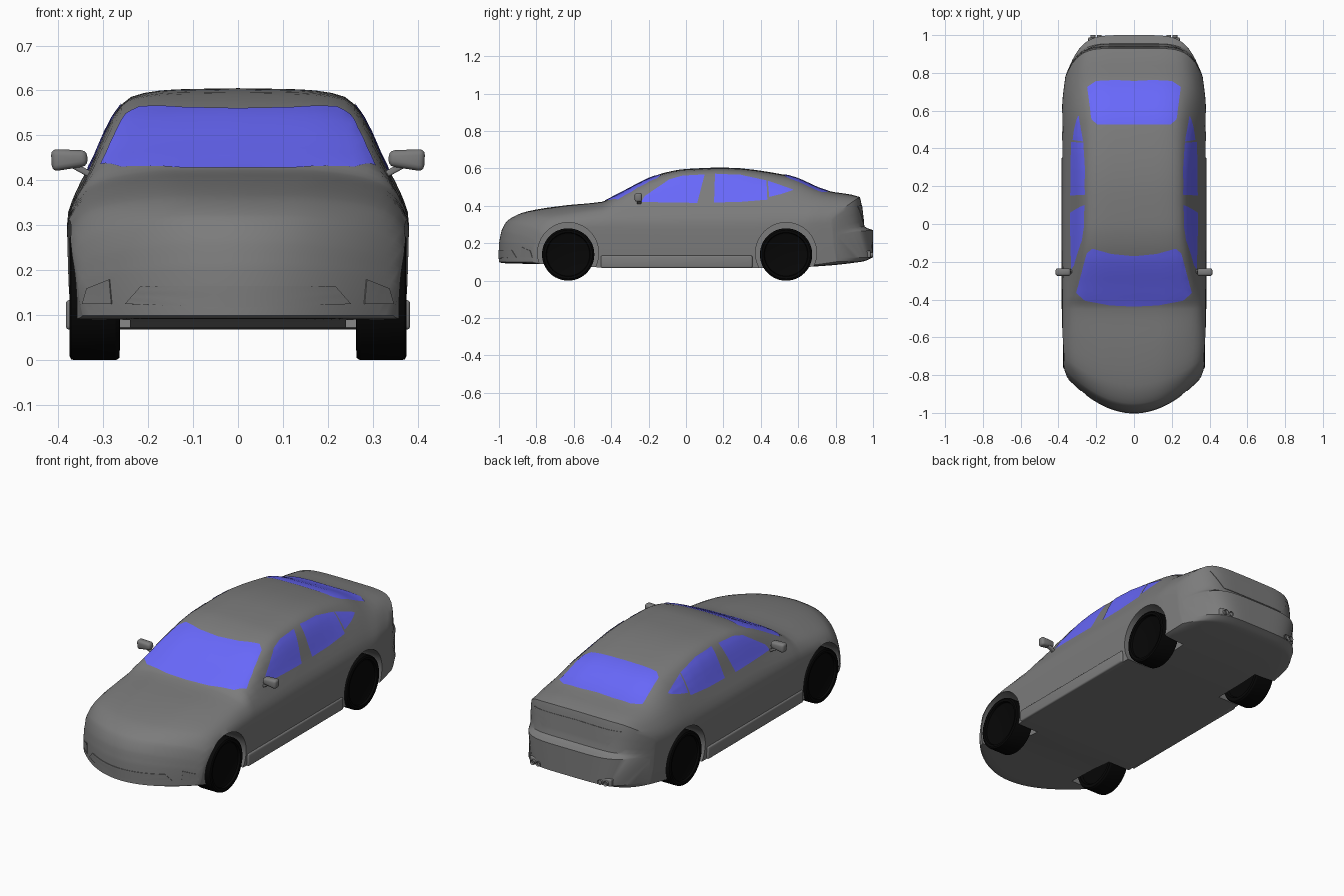
import bpy, bmesh, math
from mathutils import Vector, Matrix
from mathutils.bvhtree import BVHTree

if "Cube" in bpy.data.objects:
    bpy.data.objects.remove(bpy.data.objects["Cube"])

# Body stations: y, top z, roof edge x z, belt x z, widest x z, bottom z
STATIONS = [
    (-1.0, .20, .20, .195, .30, .185, .355, .165, .10),
    (-.985, .27, .20, .26, .31, .24, .36, .205, .095),
    (-.95, .325, .21, .315, .32, .29, .37, .25, .092),
    (-.85, .37, .22, .36, .33, .335, .376, .28, .09),
    (-.65, .402, .23, .39, .335, .36, .38, .30, .085),
    (-.45, .422, .25, .41, .336, .38, .38, .30, .07),
    (-.38, .455, .293, .435, .337, .398, .38, .30, .068),
    (-.13, .573, .25, .555, .337, .41, .38, .30, .068),
    (.0, .597, .237, .582, .336, .415, .38, .30, .068),
    (.2, .605, .235, .587, .336, .415, .38, .30, .068),
    (.55, .562, .225, .545, .335, .425, .38, .30, .07),
    (.75, .482, .245, .467, .322, .425, .38, .31, .08),
    (.93, .447, .235, .44, .30, .415, .365, .32, .10),
    (.955, .29, .23, .288, .30, .284, .36, .26, .105),
    (1.0, .27, .23, .268, .30, .262, .352, .235, .125),
]
AXLES = (-.63, .535)
SIDES = ((-1, "left_"), (1, "right_"))
K = 20
GREY = ("paint", (.2, .2, .2, 1))
GLASS = ("glass", (.14, .14, .97, 1))
RUBBER = ("rubber", (.002, .002, .002, 1))

def smooth(ts, vs, t):
    """Monotone cubic interpolation."""
    n = len(ts)
    d = [(vs[i + 1] - vs[i]) / (ts[i + 1] - ts[i]) for i in range(n - 1)]
    m = [d[0]] + [2 * a * b / (a + b) if a * b > 0 else 0 for a, b in zip(d, d[1:])] + [d[-1]]
    i = max(j for j in range(n - 1) if ts[j] <= t or j == 0)
    h = ts[i + 1] - ts[i]
    s = (t - ts[i]) / h
    return ((2*s**3 - 3*s*s + 1) * vs[i] + (s**3 - 2*s*s + s) * h * m[i]
            + (3*s*s - 2*s**3) * vs[i + 1] + (s**3 - s*s) * h * m[i + 1])

def plan_y(x, y):
    """Round the nose and tail in plan; the bumper step fades at the corners."""
    if y < -.5:
        return -.5 + (y + .5) * (1 - 3 * x * x)
    if y > .94:
        y = .94 + (y - .94) * (1 - .95 * min(1, abs(x) / .345) ** 4)
    return y if y < .5 else .5 + (y - .5) * (1 - .34 * (abs(x) / .36) ** 6)

def shade(ob, angle=30):
    bpy.ops.object.select_all(action='DESELECT')
    ob.select_set(True)
    bpy.context.view_layer.objects.active = ob
    bpy.ops.object.shade_smooth_by_angle(angle=math.radians(angle))

def finish(name, bm, color=GREY, angle=30):
    bmesh.ops.recalc_face_normals(bm, faces=bm.faces)
    mesh = bpy.data.meshes.new(name)
    bm.to_mesh(mesh)
    bm.free()
    ob = bpy.data.objects.new(name, mesh)
    bpy.context.collection.objects.link(ob)
    mat = bpy.data.materials.get(color[0]) or bpy.data.materials.new(color[0])
    mat.diffuse_color = color[1]
    mat.use_nodes = True
    mat.node_tree.nodes["Principled BSDF"].inputs["Base Color"].default_value = mat.diffuse_color
    mesh.materials.append(mat)
    shade(ob, angle)
    return ob

def apply(ob, kind, **settings):
    mod = ob.modifiers.new(kind, kind)
    for key, value in settings.items():
        setattr(mod, key, value)
    bpy.context.view_layer.objects.active = ob
    bpy.ops.object.modifier_apply(modifier=mod.name)
    shade(ob)

def cylinder(bm, center, r, depth, axis, seg):
    bmesh.ops.create_cone(bm, cap_ends=True, segments=seg, radius1=r, radius2=r, depth=depth,
                          matrix=Matrix.Translation(center) @ Matrix.Rotation(math.pi / 2, 4, axis))

# Body shell: lofted sections with a flat floor
cols = list(zip(*STATIONS))
ys = cols[0]
bm = bmesh.new()
rows = []
for y in [a + (b - a) * k / 4 for a, b in zip(ys, ys[1:]) for k in range(4)] + [1.0]:
    zt, xr, zr, xb, zb, xw, zw, zf = [smooth(ys, c, y) for c in cols[1:]]
    pts = [(0, zt), (.6 * xr, zt - .15 * (zt - zr)), (xr, zr), (xb, zb), (xw, zw),
           (xw - .003, zf + .45 * (zw - zf))]
    ts = [0]
    for p, q in zip(pts, pts[1:]):
        ts.append(ts[-1] + math.dist(p, q))
    top, floor = [], []
    for i in range(-K, K + 1):
        t = ts[-1] * abs(i) / K
        x = math.copysign(smooth(ts, [p[0] for p in pts], t), i)
        top.append(bm.verts.new((x, plan_y(x, y), smooth(ts, [p[1] for p in pts], t))))
        x = (xw - .01) * i / K
        floor.append(bm.verts.new((x, plan_y(x, y), zf)))
    rows.append((top, floor))
for (t0, f0), (t1, f1) in zip(rows, rows[1:]):
    for i in range(2 * K):
        bm.faces.new((t0[i], t0[i + 1], t1[i + 1], t1[i]))
        bm.faces.new((f0[i], f1[i], f1[i + 1], f0[i + 1]))
    for e in (0, -1):
        bm.faces.new((t0[e], t1[e], f1[e], f0[e]))
for t, f in (rows[0], rows[-1]):
    for i in range(2 * K):
        bm.faces.new((t[i], f[i], f[i + 1], t[i + 1]))
bmesh.ops.recalc_face_normals(bm, faces=bm.faces)
surface = BVHTree.FromBMesh(bm)
body = finish("body", bm)

# Wheel arches
bm = bmesh.new()
for side, _ in SIDES:
    for y in AXLES:
        cylinder(bm, (side * .42, y, .148), .163, .36, 'Y', 64)
cutter = finish("arch_cutter", bm)
cutter.hide_render = True
apply(body, 'BOOLEAN', operation='DIFFERENCE', solver='EXACT', object=cutter)
bpy.data.objects.remove(cutter)

def along(line, u):
    i = min(int(u * (len(line) - 1)), len(line) - 2)
    return Vector(line[i]).lerp(Vector(line[i + 1]), u * (len(line) - 1) - i)

def patch(name, low, high, to_ray, color=GREY, n=24, m=10):
    """Panel between two outlines, projected onto the body."""
    bm = bmesh.new()
    grid = []
    for j in range(m + 1):
        grid.append([])
        for i in range(n + 1):
            a, b = along(low, i / n).lerp(along(high, i / n), j / m)
            origin, ray = to_ray(a, b)
            hit, normal, _, _ = surface.ray_cast(Vector(origin), Vector(ray))
            lift = .0025 if color is GLASS else 0
            grid[-1].append(bm.verts.new(hit + normal * lift) if hit else None)
    for r0, r1 in zip(grid, grid[1:]):
        for i in range(n):
            quad = (r0[i], r0[i + 1], r1[i + 1], r1[i])
            if all(quad):
                bm.faces.new(quad)
    ob = finish(name, bm, color)
    if color is GREY:
        apply(ob, 'SOLIDIFY', thickness=.006, offset=0)

def sym(line):
    """Mirror an outline that starts at the centre."""
    return [(-x, v) for x, v in reversed(line)] + line[1:]

down = lambda a, b: ((a, b, 2), (0, 0, -1))
front = lambda a, b: ((a, -2, b), (0, 1, 0))
rear = lambda a, b: ((a, 2, b), (0, -1, 0))

# Windscreen, rear window, lower intake and boot panel
patch("windscreen", sym([(0, -.437), (.13, -.43), (.26, -.405), (.305, -.365)]),
      sym([(0, -.17), (.12, -.158), (.22, -.13), (.25, -.155)]), down, GLASS)
patch("rear_window", sym([(0, .525), (.1, .525), (.195, .527), (.225, .555)]),
      sym([(0, .757), (.1, .762), (.2, .757), (.247, .725)]), down, GLASS)
patch("lower_intake", sym([(0, .117), (.25, .125)]), sym([(0, .165), (.215, .165)]), front)
patch("boot_panel", sym([(0, .31), (.19, .31)]), sym([(0, .405), (.26, .40)]), rear)

# Side windows
WINDOWS = {
    "front_window": ([(-.24, .42), (-.09, .417), (.06, .415)],
                     [(-.22, .452), (-.09, .54), (-.02, .56), (.10, .567)]),
    "rear_door_window": ([(.15, .417), (.29, .42), (.435, .432)],
                         [(.155, .57), (.29, .565), (.43, .535)]),
    "quarter_window": ([(.445, .447), (.51, .462), (.57, .482)],
                       [(.437, .533), (.50, .512), (.572, .486)]),
}
for side, tag in SIDES:
    flank = lambda a, b: ((side * 2, a, b), (-side, 0, 0))
    for name, (low, high) in WINDOWS.items():
        patch(tag + name, low, high, flank, GLASS)
    # Fog lamp panels
    patch(tag + "fog_panel", [(side * .28, .125), (side * .345, .125)],
          [(side * .285, .18), (side * .335, .16)], front, n=8, m=4)

# Wheels: lathed tyre with a shallow dish
PROFILE = [(0, .357), (.105, .357), (.115, .362), (.118, .373), (.13, .375), (.138, .371), (.14, .362),
           (.14, .272), (.135, .264), (.118, .263), (.11, .275), (0, .275)]
for side, tag in SIDES:
    for y, end in zip(AXLES, ("front", "rear")):
        bm = bmesh.new()
        vs = [bm.verts.new((side * x, y, .14 + r)) for r, x in PROFILE]
        edges = [bm.edges.new(p) for p in zip(vs, vs[1:])]
        bmesh.ops.spin(bm, geom=vs + edges, cent=(0, y, .14), axis=(1, 0, 0),
                       angle=2 * math.pi, steps=48)
        bmesh.ops.remove_doubles(bm, verts=bm.verts, dist=1e-5)
        finish(tag + end + "_wheel", bm, RUBBER)

def block(name, center, size, bevel, rot=0, taper=1):
    """Bevelled box, optionally tapered towards the car."""
    bm = bmesh.new()
    bmesh.ops.create_cube(bm, size=1)
    for v in bm.verts:
        v.co.z *= taper if v.co.x * center[0] < 0 else 1
    bmesh.ops.transform(bm, verts=bm.verts, matrix=Matrix.Translation(center)
                        @ Matrix.Rotation(rot, 4, 'Y') @ Matrix.Diagonal((*size, 1)))
    bmesh.ops.bevel(bm, geom=bm.edges[:], offset=bevel, segments=3, profile=.5, affect='EDGES')
    finish(name, bm, angle=40)

for side, tag in SIDES:
    # Door mirrors, sills, exhaust plates and tips
    block(tag + "mirror", (side * .375, -.255, .447), (.08, .04, .05), .013, side * .06, .7)
    block(tag + "mirror_stalk", (side * .347, -.25, .423), (.06, .022, .014), .004, -side * .5)
    block(tag + "sill", (side * .367, -.05, .101), (.032, .81, .066), .008)
    block(tag + "exhaust_plate", (side * .2, .962, .142), (.085, .05, .038), .005)
    for x in (.184, .217):
        bm = bmesh.new()
        cylinder(bm, (side * x, .97, .138), .013, .06, 'X', 20)
        caps = [f for f in bm.faces if len(f.verts) > 4 and f.calc_center_median().y > .97]
        bmesh.ops.inset_region(bm, faces=caps, thickness=.003, depth=0)
        bmesh.ops.translate(bm, verts=caps[0].verts[:], vec=(0, -.015, 0))
        finish(tag + "exhaust_tip", bm)
